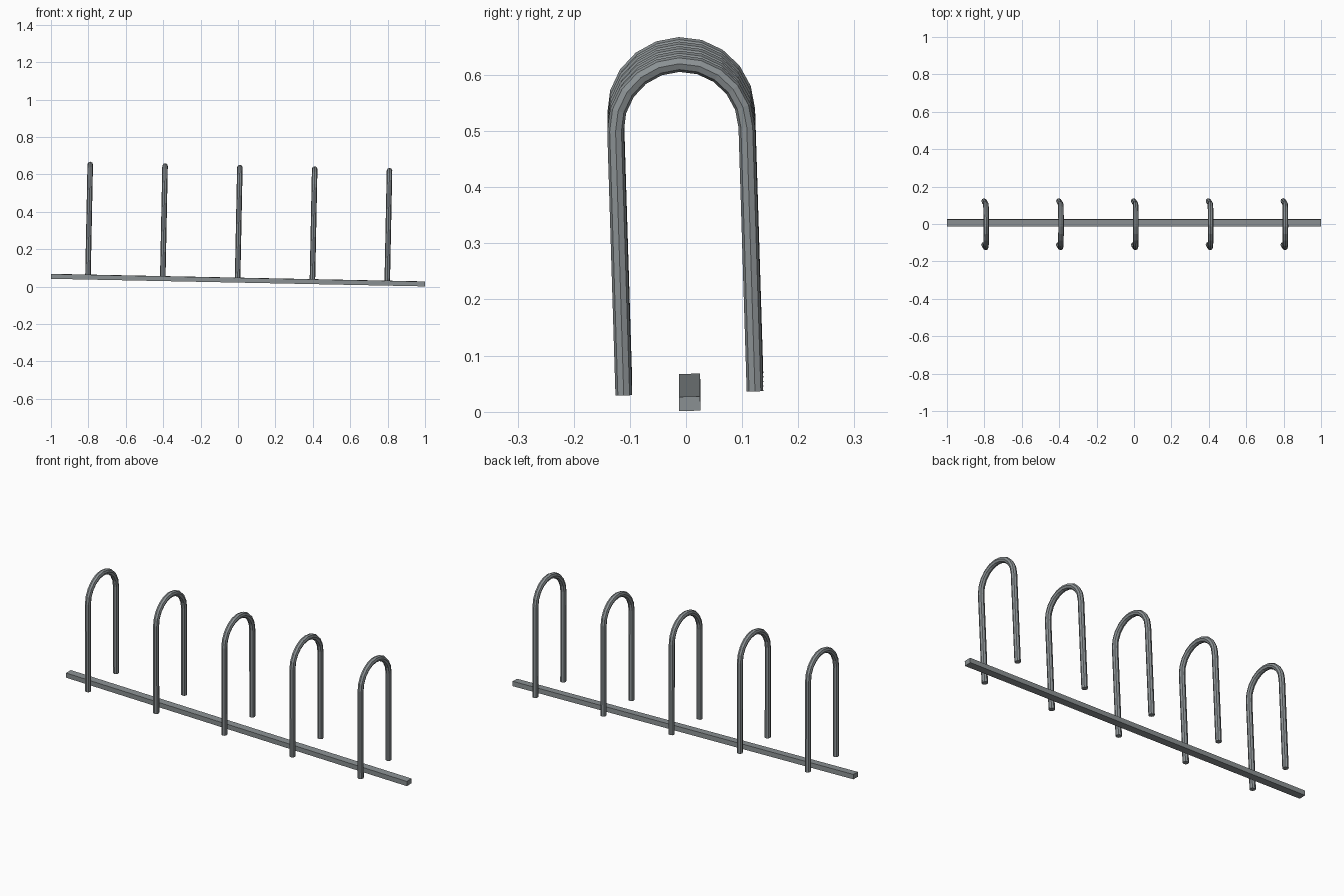
import bpy, bmesh
from math import sin, cos, pi
from mathutils import Matrix, Vector

cube = bpy.data.objects.get("Cube")
if cube:
    bpy.data.objects.remove(cube, do_unlink=True)

SPAN, TUBE, LEG = 0.117, 0.0148, 0.471   # hoop radius, tube radius, leg length
SIDES, ARC = 8, 10
TILT = Matrix.Rotation(0.0203, 4, 'Y') @ Matrix.Rotation(0.031, 4, 'X')

steel = bpy.data.materials.new("grey_steel")
steel.use_nodes = True
colour = (0.26, 0.285, 0.295, 1)
steel.diffuse_color = colour
steel.node_tree.nodes["Principled BSDF"].inputs["Base Color"].default_value = colour


def add_object(name, bm, location):
    bmesh.ops.recalc_face_normals(bm, faces=bm.faces)
    mesh = bpy.data.meshes.new(name)
    bm.to_mesh(mesh)
    bm.free()
    mesh.materials.append(steel)
    obj = bpy.data.objects.new(name, mesh)
    obj.matrix_world = Matrix.Translation(location) @ TILT
    bpy.context.collection.objects.link(obj)


def build_hoop(name, location):
    """Sweep a tube up one leg, round the arch and down the other leg."""
    path = [(Vector((0, SPAN, 0)), 0)]
    for i in range(ARC + 1):
        a = pi * i / ARC
        path.append((Vector((0, SPAN * cos(a), LEG + SPAN * sin(a))), a))
    path.append((Vector((0, -SPAN, 0)), pi))

    bm = bmesh.new()
    rings = []
    for centre, a in path:
        outward = Vector((0, cos(a), sin(a)))
        ring = []
        for k in range(SIDES):
            t = 2 * pi * k / SIDES
            offset = Vector((sin(t), 0, 0)) + outward * cos(t)
            ring.append(bm.verts.new(centre + offset * TUBE))
        rings.append(ring)
    for r, s in zip(rings, rings[1:]):
        for k in range(SIDES):
            n = (k + 1) % SIDES
            bm.faces.new((r[k], r[n], s[n], s[k]))
    bm.faces.new(rings[0])
    bm.faces.new(rings[-1])
    add_object(name, bm, location)


# Long rail along the ground
bm = bmesh.new()
bmesh.ops.create_cube(bm, size=1)
bmesh.ops.scale(bm, vec=(2.0, 0.038, 0.0255), verts=bm.verts)
add_object("base_rail", bm, (0, 0.0065, 0.0345))

# Row of five hoops straddling the rail
for i in range(5):
    x = 0.4 * (i - 2)
    build_hoop(f"hoop_{i + 1}", (x - 0.002, 0.006, 0.049 - 0.0203 * x))
